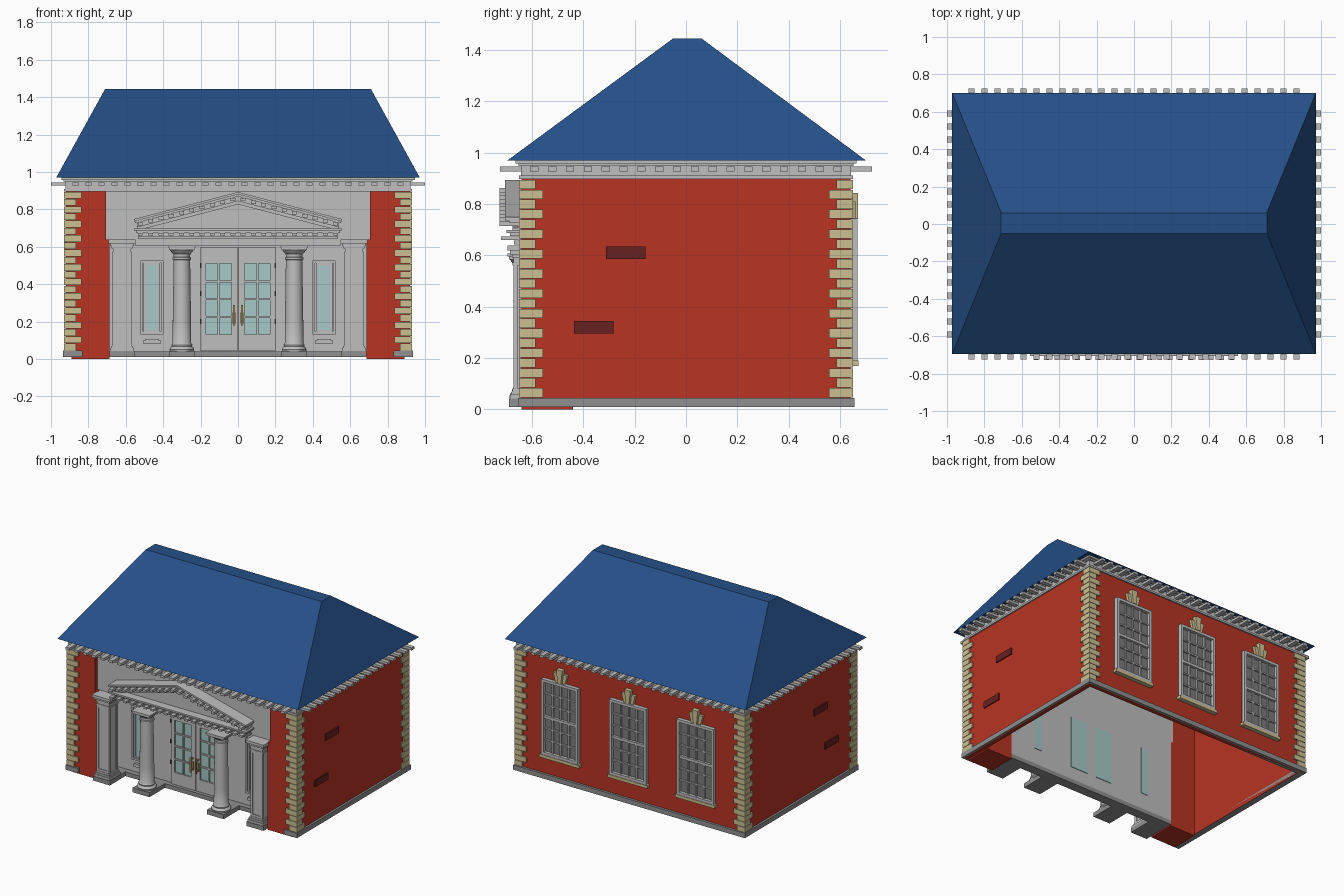
import bpy, bmesh, math

cube = bpy.data.objects.get("Cube")
if cube:
    bpy.data.objects.remove(cube, do_unlink=True)


def material(name, r, g, b):
    m = bpy.data.materials.new(name)
    m.use_nodes = True
    m.diffuse_color = (r, g, b, 1)
    m.node_tree.nodes["Principled BSDF"].inputs["Base Color"].default_value = (r, g, b, 1)
    return m


RED = material("red brick", .48, .034, .017)
ACCENT = material("dark red brick", .14, .015, .015)
TAN = material("tan stone", .6, .53, .29)
TRIM = material("light grey trim", .52, .52, .52)
BASE = material("grey plinth", .28, .28, .28)
ROOF = material("blue roof", .018, .078, .24)
GLASS = material("pale glass", .38, .58, .57)
PANE = material("dark pane", .2, .2, .2)
BRASS = material("brass", .5, .36, .12)
IRON = material("dark iron", .06, .06, .06)


class Part:
    """One named object gathered from simple solids."""

    def __init__(self, name, mat):
        self.name, self.mat, self.bm = name, mat, bmesh.new()

    def rings(self, loops):
        vs = [[self.bm.verts.new(p) for p in loop] for loop in loops]
        n = len(vs[0])
        for a, b in zip(vs, vs[1:]):
            for i in range(n):
                j = (i + 1) % n
                self.bm.faces.new((a[i], a[j], b[j], b[i]))
        self.bm.faces.new(vs[0][::-1])
        self.bm.faces.new(vs[-1])

    def box(self, x0, x1, y0, y1, z0, z1):
        self.rings([[(x0, y0, z), (x1, y0, z), (x1, y1, z), (x0, y1, z)] for z in (z0, z1)])

    def block(self, x, y, hx, hy, z0, z1):
        self.box(x - hx, x + hx, y - hy, y + hy, z0, z1)

    def prism(self, pts, y0, y1):
        self.rings([[(x, y, z) for x, z in pts] for y in (y0, y1)])

    def lathe(self, x, y, profile, n=24):
        ang = [2 * math.pi * i / n for i in range(n)]
        self.rings([[(x + r * math.cos(a), y + r * math.sin(a), z) for a in ang] for r, z in profile])

    def frame(self, x0, x1, z0, z1, w, y0, y1):
        for a, b in ((x0, x0 + w), (x1 - w, x1)):
            self.box(a, b, y0, y1, z0, z1)
        for a, b in ((z0, z0 + w), (z1 - w, z1)):
            self.box(x0 + w, x1 - w, y0, y1, a, b)

    def bars(self, x0, x1, z0, z1, cols, rows, w, y0, y1):
        for i in range(1, cols):
            x = x0 + (x1 - x0) * i / cols
            self.box(x - w, x + w, y0, y1, z0, z1)
        for i in range(1, rows):
            z = z0 + (z1 - z0) * i / rows
            self.box(x0, x1, y0 + .001, y1 - .001, z - w, z + w)

    def done(self, smooth=False):
        bmesh.ops.recalc_face_normals(self.bm, faces=self.bm.faces)
        me = bpy.data.meshes.new(self.name)
        self.bm.to_mesh(me)
        self.bm.free()
        me.materials.append(self.mat)
        ob = bpy.data.objects.new(self.name, me)
        bpy.context.collection.objects.link(ob)
        if smooth:
            bpy.ops.object.select_all(action='DESELECT')
            ob.select_set(True)
            bpy.context.view_layer.objects.active = ob
            bpy.ops.object.shade_smooth_by_angle(angle=math.radians(35))


SIDES = (-1, 1)

# Hipped roof with a narrow flat ridge
p = Part("roof", ROOF)
p.rings([[(-x, y0, z), (x, y0, z), (x, y1, z), (-x, y1, z)]
         for x, y0, y1, z in ((.972, -.695, .7, .97), (.71, -.05, .06, 1.445))])
p.done()

# Thin brick walls and the solid piers beside the porch
p = Part("brick_walls", RED)
p.box(-.92, .92, .61, .64, .01, .9)
for s in SIDES:
    x0, x1 = sorted((s * .89, s * .92))
    p.box(x0, x1, -.64, .61, .01, .9)
    for inner, z0, z1 in ((.687, 0, .64), (.707, .64, .9)):
        x0, x1 = sorted((s * inner, s * .89))
        p.box(x0, x1, -.64, -.44, z0, z1)
p.done()

# Dark accent bricks on both end walls
p = Part("accent_bricks", ACCENT)
for s in SIDES:
    for y, z in ((-.235, .61), (-.36, .32)):
        p.block(s * .92, y, .008, .077, z - .024, z + .024)
p.done()

# Plinth round the back, ends and front corners
p = Part("plinth", BASE)
p.box(-.935, .935, .61, .657, .01, .045)
for s in SIDES:
    x0, x1 = sorted((s * .89, s * .935))
    p.box(x0, x1, -.655, .61, .01, .045)
    x0, x1 = sorted((s * .832, s * .89))
    p.box(x0, x1, -.655, -.6, .01, .045)
p.box(-.687, .687, -.51, -.44, .01, .04)
for x in (-.62, -.3, .3, .62):
    p.box(x - .068, x + .068, -.69, -.51, .01, .042)
p.done()

# Corner quoins with alternating long and short faces
p = Part("quoins", TAN)
COURSES = 22
H = (.897 - .047) / COURSES
for i in range(COURSES):
    z0 = .047 + i * H
    lx, ly = (.093, .063) if i % 2 else (.063, .093)
    for sx in SIDES:
        for sy in SIDES:
            x0, x1 = sorted((sx * .93, sx * (.93 - lx)))
            y0, y1 = sorted((sy * .65, sy * .625))
            p.box(x0, x1, y0, y1, z0, z0 + H - .003)
            x0, x1 = sorted((sx * .93, sx * .905))
            y0, y1 = sorted((sy * .625, sy * (.65 - ly)))
            p.box(x0, x1, y0, y1, z0, z0 + H - .003)
p.done()

# Cornice and its projecting brackets
p = Part("cornice", TRIM)
for hx, hy, z0, z1 in ((.93, .65, .897, .91), (.922, .642, .91, .948),
                       (.932, .652, .948, .957), (.945, .665, .957, .97)):
    p.block(0, 0, hx, hy, z0, z1)
PITCH = .0695
for s in SIDES:
    for i in range(26):
        p.block((i - 12.5) * PITCH, s * .68, .016, .045, .927, .945)
    for i in range(18):
        p.block(s * .955, (i - 8.5) * PITCH, .045, .016, .927, .945)
p.done()

# Recessed entrance wall and the deep wall above it
p = Part("entrance_wall", TRIM)
p.box(-.687, .687, -.47, -.44, .04, .64)
p.box(-.707, .707, -.61, -.44, .64, .898)
p.box(-.55, .55, -.605, -.47, .607, .64)
p.done()

# Pediment: horizontal cornice, gable panel and raking mouldings
p = Part("pediment", TRIM)
APEX, SLOPE = .893, .26
for h, y, z0, z1 in ((.535, -.67, .642, .658), (.53, -.655, .658, .675),
                     (.545, -.685, .675, .686), (.555, -.7, .686, .698)):
    p.box(-h, h, y, -.605, z0, z1)
p.prism([(-.5, .695), (.5, .695), (.5, .73), (0, APEX - .03), (-.5, .73)], -.64, -.605)
for h, y, a, b in ((.555, -.705, 0, .013), (.55, -.69, .013, .024),
                   (.54, -.655, .024, .046), (.54, -.675, .046, .066)):
    e = APEX - SLOPE * h
    p.prism([(-h, e - a), (0, APEX - a), (h, e - a), (h, e - b), (0, APEX - b), (-h, e - b)], y, -.605)
for i in range(20):
    x = (i - 9.5) * .055
    z = APEX - SLOPE * abs(x)
    p.block(x, -.675, .013, .045, .66, .674)
    p.block(x, -.68, .013, .047, z - .042, z - .024)
p.done()

# Round columns
p = Part("round_columns", TRIM)
PROFILE = ((.064, .042), (.066, .052), (.06, .064), (.054, .068), (.056, .076), (.05, .086),
           (.049, .2), (.044, .53), (.049, .533), (.049, .542), (.044, .545), (.045, .562),
           (.056, .572), (.064, .584))
for s in SIDES:
    p.lathe(s * .3, -.622, PROFILE)
p.done(smooth=True)
p = Part("column_caps", TRIM)
for s in SIDES:
    p.block(s * .3, -.622, .068, .068, .584, .596)
    p.block(s * .3, -.622, .074, .074, .596, .607)
p.done()

# Square panelled columns beside the piers
p = Part("square_columns", TRIM)
TIERS = ((.064, .042, .058), (.058, .058, .07), (.053, .07, .082), (.044, .082, .56),
         (.053, .56, .572), (.049, .572, .592), (.056, .592, .604), (.064, .604, .618), (.073, .618, .638))
for s in SIDES:
    x, y = s * .62, -.622
    for h, z0, z1 in TIERS:
        p.block(x, y, h, h, z0, z1)
    p.frame(x - .05, x + .05, .082, .56, .016, y - .05, y - .042)
    for t in SIDES:
        for u in SIDES:
            p.block(x + t * .047, y + u * .042, .003, .008, .082, .56)
p.done()

# Double doors with glazed lights, hinges and handles
glass = Part("entrance_glass", GLASS)
doors = Part("double_doors", TRIM)
hinges = Part("door_hinges", IRON)
handles = Part("door_handles", BRASS)
for s in SIDES:
    x0, x1 = sorted((s * .036, s * .172))
    a, b = sorted((s * .003, s * .2))
    glass.box(x0, x1, -.476, -.436, .13, .51)
    for c, d in ((a, x0), (x1, b)):
        doors.box(c, d, -.488, -.47, .042, .6)
    for c, d in ((.042, .13), (.51, .6)):
        doors.box(x0, x1, -.488, -.47, c, d)
    doors.bars(x0, x1, .13, .51, 2, 4, .005, -.487, -.47)
    for z in (.2, .35, .5):
        hinges.block(s * .2, -.488, .004, .006, z - .013, z + .013)
    handles.block(s * .022, -.492, .008, .006, .19, .25)
    handles.block(s * .022, -.515, .005, .005, .18, .29)
    for z in (.2, .275):
        handles.block(s * .022, -.5, .004, .015, z - .005, z + .005)

    # Sidelights with stepped frames and a small sill panel
    x = s * .46
    glass.box(x - .03, x + .03, -.476, -.436, .155, .5)
    doors.frame(x - .062, x + .062, .132, .527, .014, -.486, -.47)
    doors.frame(x - .044, x + .044, .142, .514, .014, -.48, -.47)
    doors.block(x, -.475, .048, .008, .082, .098)
    doors.block(x, -.475, .038, .012, .098, .108)
for part in (glass, doors, hinges, handles):
    part.done()

# Three sash windows in the back wall
frames = Part("back_window_frames", TRIM)
panes = Part("back_window_panes", PANE)
stone = Part("back_window_stone", TAN)
for x in (-.54, .005, .555):
    x0, x1 = x - .148, x + .148
    panes.box(x0, x1, .636, .645, .19, .74)
    frames.frame(x0, x1, .19, .74, .02, .636, .668)
    frames.bars(x0 + .02, x1 - .02, .21, .72, 4, 6, .005, .64, .657)
    frames.block(x, .65, .13, .013, .455, .475)
    stone.box(x0 - .012, x1 + .012, .636, .672, .168, .19)
    stone.prism([(x - .014, .742), (x + .014, .742), (x + .024, .842), (x - .024, .842)], .636, .67)
    for s in SIDES:
        stone.prism([(x + s * .018, .742), (x + s * .038, .742),
                     (x + s * .056, .81), (x + s * .026, .81)], .636, .66)
for part in (frames, panes, stone):
    part.done()
